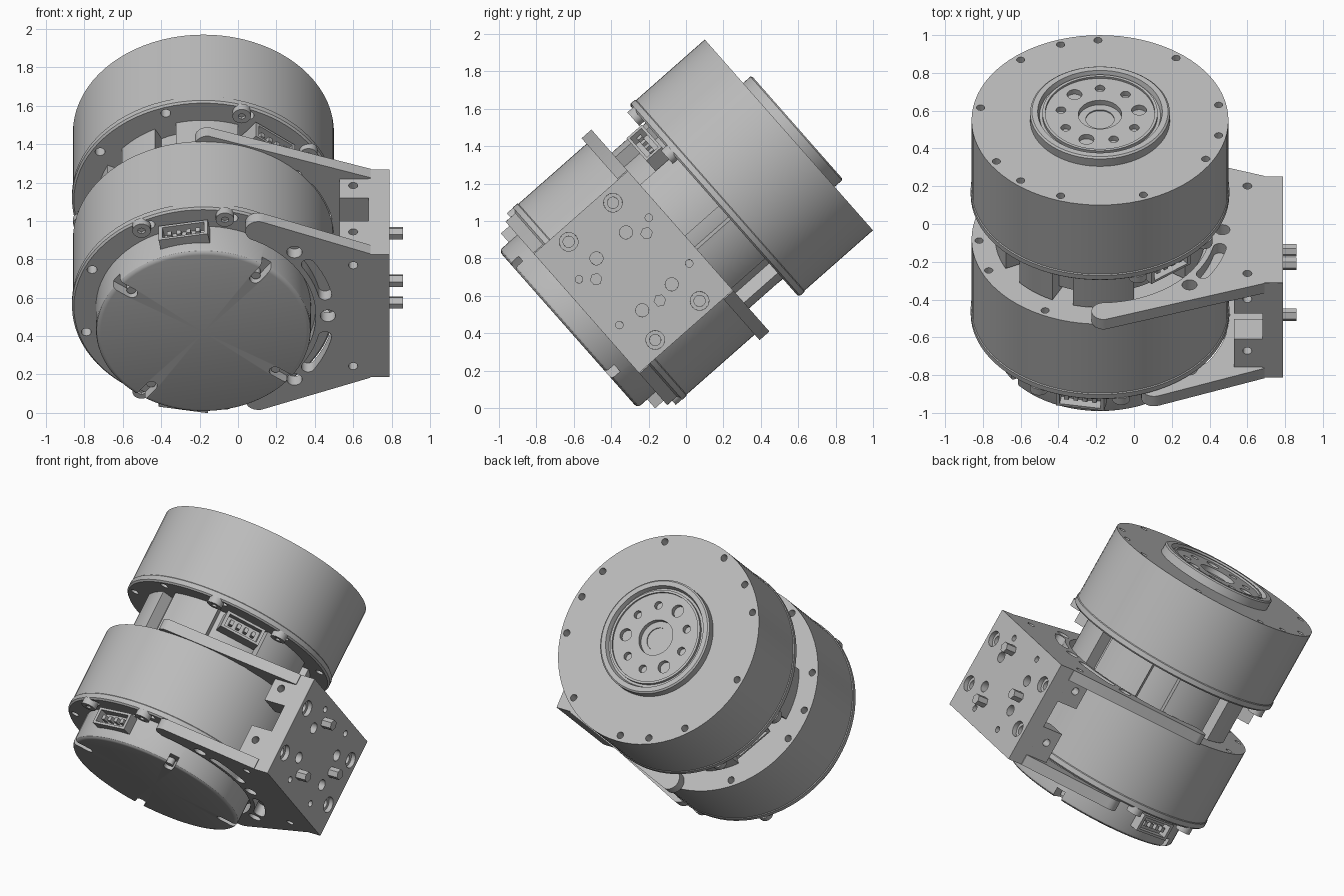
import bpy, bmesh, math
from math import cos, sin, radians, pi
from mathutils import Matrix, Vector

cube = bpy.data.objects.get("Cube")
if cube:
    bpy.data.objects.remove(cube, do_unlink=True)

mat = bpy.data.materials.new("machined grey")
mat.use_nodes = True
GREY = (0.5, 0.5, 0.5, 1)
mat.diffuse_color = GREY
mat.node_tree.nodes["Principled BSDF"].inputs["Base Color"].default_value = GREY

# Local frame: z runs along the shared motor axis, x across, y away from the upper side
FRAME = Matrix.Translation((-0.18, -0.63, 0.42)) @ Matrix.Rotation(radians(-48.6), 4, 'X')


def polar(r, deg):
    return (r * cos(radians(deg)), -r * sin(radians(deg)))


def cyl(bm, r, t0, t1, at=(0, 0), seg=20):
    m = Matrix.Translation((at[0], at[1], (t0 + t1) / 2))
    bmesh.ops.create_cone(bm, cap_ends=True, segments=seg, radius1=r, radius2=r, depth=t1 - t0, matrix=m)


def cyl_x(bm, r, x0, x1, v, t, seg=20):
    m = Matrix.Translation(((x0 + x1) / 2, -v, t)) @ Matrix.Rotation(pi / 2, 4, 'Y')
    bmesh.ops.create_cone(bm, cap_ends=True, segments=seg, radius1=r, radius2=r, depth=x1 - x0, matrix=m)


def cyl_v(bm, r, v0, v1, x, t):
    m = Matrix.Translation((x, -(v0 + v1) / 2, t)) @ Matrix.Rotation(pi / 2, 4, 'X')
    bmesh.ops.create_cone(bm, cap_ends=True, segments=16, radius1=r, radius2=r, depth=abs(v1 - v0), matrix=m)


def box(bm, lo, hi, turn=0):
    size = [b - a for a, b in zip(lo, hi)]
    mid = [(a + b) / 2 for a, b in zip(lo, hi)]
    m = Matrix.Rotation(radians(-turn), 4, 'Z') @ Matrix.Translation(mid) @ Matrix.Diagonal((*size, 1))
    bmesh.ops.create_cube(bm, size=1, matrix=m)


def prism(bm, pts, t0, t1):
    face = bm.faces.new([bm.verts.new((x, y, t0)) for x, y in pts])
    top = bmesh.ops.extrude_face_region(bm, geom=[face])["geom"]
    bmesh.ops.translate(bm, vec=(0, 0, t1 - t0), verts=[g for g in top if isinstance(g, bmesh.types.BMVert)])


def lathe(bm, profile, t0, seg=80):
    verts = [bm.verts.new((r, 0, t0 + t)) for r, t in profile]
    edges = [bm.edges.new(p) for p in zip(verts, verts[1:])]
    bmesh.ops.spin(bm, geom=verts + edges, cent=(0, 0, 0), axis=(0, 0, 1), angle=2 * pi, steps=seg)
    bmesh.ops.remove_doubles(bm, verts=bm.verts, dist=0.0002)


def arc(r, a0, a1, n=24, centre=(0, 0)):
    return [Vector(centre) + Vector(polar(r, a0 + (a1 - a0) * i / n)) for i in range(n + 1)]


def make(name, build):
    bm = bmesh.new()
    build(bm)
    bmesh.ops.recalc_face_normals(bm, faces=bm.faces)
    mesh = bpy.data.meshes.new(name)
    bm.to_mesh(mesh)
    bm.free()
    mesh.materials.append(mat)
    obj = bpy.data.objects.new(name, mesh)
    bpy.context.collection.objects.link(obj)
    obj.matrix_world = FRAME
    return obj


def finish(obj, *cuts):
    bpy.ops.object.select_all(action='DESELECT')
    bpy.context.view_layer.objects.active = obj
    obj.select_set(True)
    for build in cuts:
        cutter = make("cutter", build)
        cutter.hide_render = True
        mod = obj.modifiers.new("cut", 'BOOLEAN')
        mod.operation, mod.solver, mod.object = 'DIFFERENCE', 'EXACT', cutter
        bpy.ops.object.modifier_apply(modifier=mod.name)
        bpy.data.objects.remove(cutter, do_unlink=True)
    bpy.ops.object.shade_smooth_by_angle(angle=radians(30))


def motor(label, t, turn):
    """One motor with cap, body, output hub, connectors and screws; its cap face is at t."""
    ports = (100 + turn, -100 + turn)

    # Drum body with bolt holes on both faces
    def body_holes(bm):
        for a in [-11 - 40 * k for k in range(9)] + [-109, -229, -349]:
            cyl(bm, 0.022, t + 0.66, t + 0.8, polar(0.64, a + 48 + turn), 14)
        for k in range(9):
            cyl(bm, 0.026, t + 0.1, t + 0.3, polar(0.635, 40 * k + 36 + turn), 14)
    finish(make(label + "_body", lambda bm: lathe(bm, [
        (0, 0.2), (0.675, 0.2), (0.685, 0.21), (0.685, 0.24), (0.68, 0.245), (0.68, 0.733), (0, 0.733)], t)), body_holes)

    # Output hub with bolt circle and stepped bore
    def hub_holes(bm):
        for k in range(9):
            cyl(bm, 0.026 if k % 3 else 0.04, t + 0.74, t + 0.9, polar(0.21, -10 - 40 * k + 48 + turn), 16)
    finish(make(label + "_hub", lambda bm: lathe(bm, [
        (0, 0.7), (0.37, 0.7), (0.37, 0.785), (0.36, 0.793), (0.33, 0.793), (0.32, 0.765), (0.305, 0.765),
        (0.305, 0.785), (0.29, 0.785), (0.29, 0.772), (0.115, 0.772), (0.115, 0.74), (0.075, 0.74),
        (0.075, 0.71), (0, 0.71)], t)), hub_holes)

    # Connectors: open shells with pins, and round screw heads beside them
    for i, a in enumerate(ports):
        shell = make(f"{label}_connector_{i + 1}", lambda bm: box(bm, (0.48, -0.13, t + 0.07), (0.61, 0.13, t + 0.18), a))
        finish(shell, lambda bm: box(bm, (0.55, -0.11, t + 0.085), (0.7, 0.11, t + 0.165), a))

        def pins(bm):
            for k in range(4):
                y = -0.075 + 0.05 * k
                box(bm, (0.54, y - 0.012, t + 0.11), (0.6, y + 0.012, t + 0.14), a)
        make(f"{label}_pins_{i + 1}", pins)

        def heads(bm):
            for side in (-20, 20):
                cyl(bm, 0.048, t + 0.165, t + 0.21, polar(0.645, a + side), 24)

        def drives(bm):
            for side in (-20, 20):
                cyl(bm, 0.02, t + 0.1, t + 0.18, polar(0.645, a + side), 6)
        finish(make(f"{label}_screws_{i + 1}", heads), drives)


motor("front_motor", 0, 0)
motor("rear_motor", 0.84, -48)


# Front cap: rounded edge, four radial notches with screws
def notches(bm):
    for a in (54, 144, 234, 324):
        end = arc(0.03, a + 90, a + 270, 8, polar(0.46, a))
        out = Vector(polar(0.2, a))
        prism(bm, end + [end[-1] + out, end[0] + out], -0.05, 0.06)


def cap_screws(bm):
    for a in (54, 144, 234, 324):
        cyl(bm, 0.024, 0.02, 0.07, polar(0.465, a), 16)


cap = make("front_cap", lambda bm: lathe(bm, [
    (0, 0), (0.535, 0), (0.549, 0.004), (0.557, 0.012), (0.56, 0.025), (0.56, 0.22), (0, 0.22)], 0))
finish(cap, notches)
finish(make("front_cap_screws", cap_screws))

# Rear motor neck: core with spaced posts around it
finish(make("neck_core", lambda bm: cyl(bm, 0.48, 0.78, 1.06, seg=64)))


def posts(bm):
    for a0, a1 in ((71, 105), (117, 140), (154, 188), (-130, -108), (-100, -68), (-48, -14), (-4, 36)):
        prism(bm, arc(0.555, a0, a1, 12) + arc(0.44, a1, a0, 12), 0.74, 1.06)


finish(make("neck_posts", posts))


# Crescent bracket plates joining the side plate
def crescent(bm, end, t0, t1):
    tip = arc(0.068, end, end + 180, 12, polar(0.652, end))
    lower = [Vector((p.x, -p.y)) for p in reversed(tip)]
    prism(bm, [Vector((0.87, -0.43))] + tip + arc(0.585, end - 1, 1 - end, 48) + lower + [Vector((0.87, 0.43))], t0, t1)


def slots(bm):
    for a0, a1 in ((13, 33), (-33, -13)):
        prism(bm, arc(0.685, a0, a1, 10) + arc(0.036, a1, a1 + 180, 8, polar(0.65, a1))[1:-1]
              + arc(0.615, a1, a0, 10) + arc(0.036, a0 + 180, a0 + 360, 8, polar(0.65, a0))[1:-1], 0.1, 0.3)
    for a in (43, 0, -43):
        cyl(bm, 0.04, 0.1, 0.3, polar(0.648, a))
    for s in (-1, 1):
        cyl(bm, 0.024, 0.1, 0.3, (0.78, 0.35 * s))


def rear_slots(bm):
    slots(bm)
    bmesh.ops.translate(bm, verts=bm.verts, vec=(0, 0, 0.57))


finish(make("front_bracket", lambda bm: crescent(bm, 64, 0.13, 0.2)), slots)
finish(make("rear_bracket", lambda bm: crescent(bm, 88, 0.73, 0.8)), rear_slots)

# Corner blocks between the brackets and the side plate
for side, word in ((1, "upper"), (-1, "lower")):
    for t0, t1, end in ((0.19, 0.4, "front"), (0.58, 0.74, "rear")):
        y0, y1 = sorted((-0.26 * side, -0.42 * side))
        block = make(f"{word}_{end}_block", lambda bm: box(bm, (0.71, y0, t0), (0.87, y1, t1)))
        finish(block, lambda bm: cyl_v(bm, 0.024, 0.36 * side, 0.5 * side, 0.78, (t0 + t1) / 2 + 0.02))

# Side plate: counterbored, plain and small holes
GRID = [(v, t) for v in (-1, 1) for t in (-1, 1)]


def hole_set(r, depth, dv, dt):
    def build(bm):
        for v, t in GRID:
            cyl_x(bm, r, 0.97 - depth, 1.1, v * dv, 0.47 + t * dt)
    return build


plate = make("side_plate", lambda bm: box(bm, (0.86, -0.425, 0.13), (0.97, 0.425, 0.8)))
bevel = plate.modifiers.new("edge", 'BEVEL')
bevel.width, bevel.segments = 0.01, 2
finish(plate, hole_set(0.05, 0.03, 0.35, 0.158), hole_set(0.03, 0.09, 0.35, 0.158),
       hole_set(0.035, 0.08, 0.185, 0.105), hole_set(0.02, 0.08, 0.163, 0.249))


# Hexagonal pins standing out of the side plate
def hex_pins(bm):
    for v, t in ((0.109, 0.655), (-0.208, 0.47), (0.103, 0.29)):
        cyl_x(bm, 0.034, 0.9, 1.04, v, t, 6)


finish(make("hex_pins", hex_pins))
